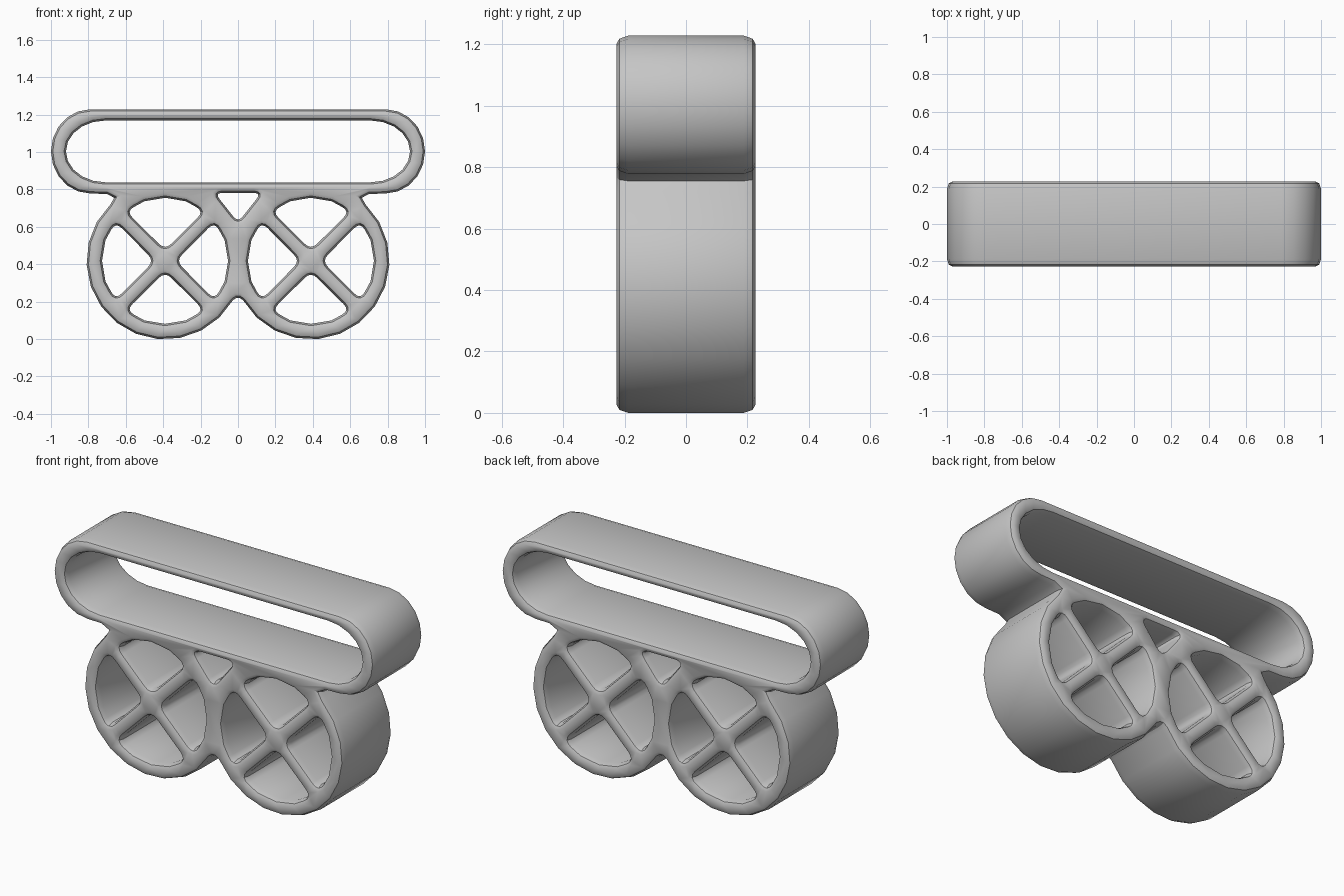
import bpy, bmesh
from math import cos, sin, asin, radians, degrees
from mathutils import Vector

cube = bpy.data.objects.get("Cube")
if cube:
    bpy.data.objects.remove(cube, do_unlink=True)

grey = bpy.data.materials.new("light grey")
grey.use_nodes = True
colour = (0.56, 0.56, 0.56, 1)
grey.diffuse_color = colour
grey.node_tree.nodes["Principled BSDF"].inputs["Base Color"].default_value = colour

RING_X, RING_Z, OUTER, INNER = 0.39, 0.42, 0.42, 0.337
SPOKE = 0.04          # half width of a spoke
LOOP_Z = 1.005


def arc(cx, cz, rx, rz, start, end, steps):
    angles = [radians(start + (end - start) * i / steps) for i in range(steps + 1)]
    return [Vector((cx + rx * cos(a), cz + rz * sin(a))) for a in angles]


def soften(points, corners, size, steps=4):
    """Round the listed corners of a closed outline."""
    result = []
    for i, p in enumerate(points):
        if i not in corners:
            result.append(p)
            continue
        before, after = points[i - 1], points[(i + 1) % len(points)]
        a = p + (before - p).normalized() * size
        b = p + (after - p).normalized() * size
        for k in range(steps + 1):
            t = k / steps
            result.append(a * (1 - t) ** 2 + p * 2 * t * (1 - t) + b * t * t)
    return result


def mirrored(half):
    return half + [Vector((-p.x, p.y)) for p in reversed(half)]


def turned(points, ccw):
    area = sum(points[i - 1].cross(p) for i, p in enumerate(points))
    return points if (area > 0) == ccw else points[::-1]


def inset(points, amount):
    """Move an outline into the material, which lies on its left."""
    moved = []
    for i, p in enumerate(points):
        d1 = (p - points[i - 1]).normalized()
        d2 = (points[(i + 1) % len(points)] - p).normalized()
        n = Vector((-d1.y - d2.y, d1.x + d2.x)).normalized()
        moved.append(p + n * amount / max(0.6, n.dot(Vector((-d1.y, d1.x)))))
    return moved


# Outer silhouette: two lobes under a long flat loop
half = [Vector((0.008, 0.222))]
half += arc(RING_X, RING_Z, OUTER, OUTER, -150, 46, 12)
half += [Vector((0.662, 0.757)), Vector((0.70, 0.777))]
half += arc(0.79, LOOP_Z, 0.21, 0.225, -90, 90, 10)
outlines = [turned(mirrored(half), True)]

# Opening of the upper loop
opening = mirrored(arc(0.71, LOOP_Z, 0.21, 0.165, -90, 90, 10))
outlines.append(turned(opening, False))

# Four rounded wedge openings in each ring
spread = 45 - degrees(asin(SPOKE / INNER))
for side in (-1, 1):
    for turn in (0, 90, 180, 270):
        centre = Vector((side * RING_X, RING_Z))
        d = radians(turn)
        tip = centre + Vector((cos(d), sin(d))) * SPOKE * 1.45
        wedge = [tip] + arc(centre.x, centre.y, INNER, INNER,
                            turn - spread, turn + spread, 4)
        outlines.append(turned(soften(wedge, (0, 1, 5), 0.048), False))

# Small triangular opening between the rings and the loop
gap = [Vector((-0.125, 0.783)), Vector((0, 0.625)), Vector((0.125, 0.783))]
outlines.append(turned(soften(gap, (0, 1, 2), 0.042), False))

# Cross-section of the rounded rim: inset and depth
rim = [(0.026, 0.226), (0.010, 0.217), (0, 0.188)]
layers = [(o, -y) for o, y in rim] + [(o, y) for o, y in reversed(rim)]

bm = bmesh.new()
caps = ([], [])
for outline in outlines:
    count = len(outline)
    rows = [[bm.verts.new((p.x, y, p.y)) for p in inset(outline, o)] for o, y in layers]
    for low, high in zip(rows, rows[1:]):
        for i in range(count):
            j = (i + 1) % count
            bm.faces.new((low[i], low[j], high[j], high[i]))
    for cap, row in zip(caps, (rows[0], rows[-1])):
        cap.extend(bm.edges.get((row[i - 1], row[i])) for i in range(count))
for cap, direction in zip(caps, (-1, 1)):
    bmesh.ops.triangle_fill(bm, edges=cap, use_beauty=True, normal=(0, direction, 0))
bmesh.ops.recalc_face_normals(bm, faces=bm.faces)

# Rest the body on the ground
lowest = min(v.co.z for v in bm.verts)
bmesh.ops.translate(bm, verts=bm.verts, vec=(0, 0, -lowest))

mesh = bpy.data.meshes.new("looped_frame")
bm.to_mesh(mesh)
bm.free()
mesh.materials.append(grey)
frame = bpy.data.objects.new("looped_frame", mesh)
bpy.context.collection.objects.link(frame)
bpy.ops.object.select_all(action="DESELECT")
frame.select_set(True)
bpy.context.view_layer.objects.active = frame
bpy.ops.object.shade_smooth_by_angle(angle=radians(30))
